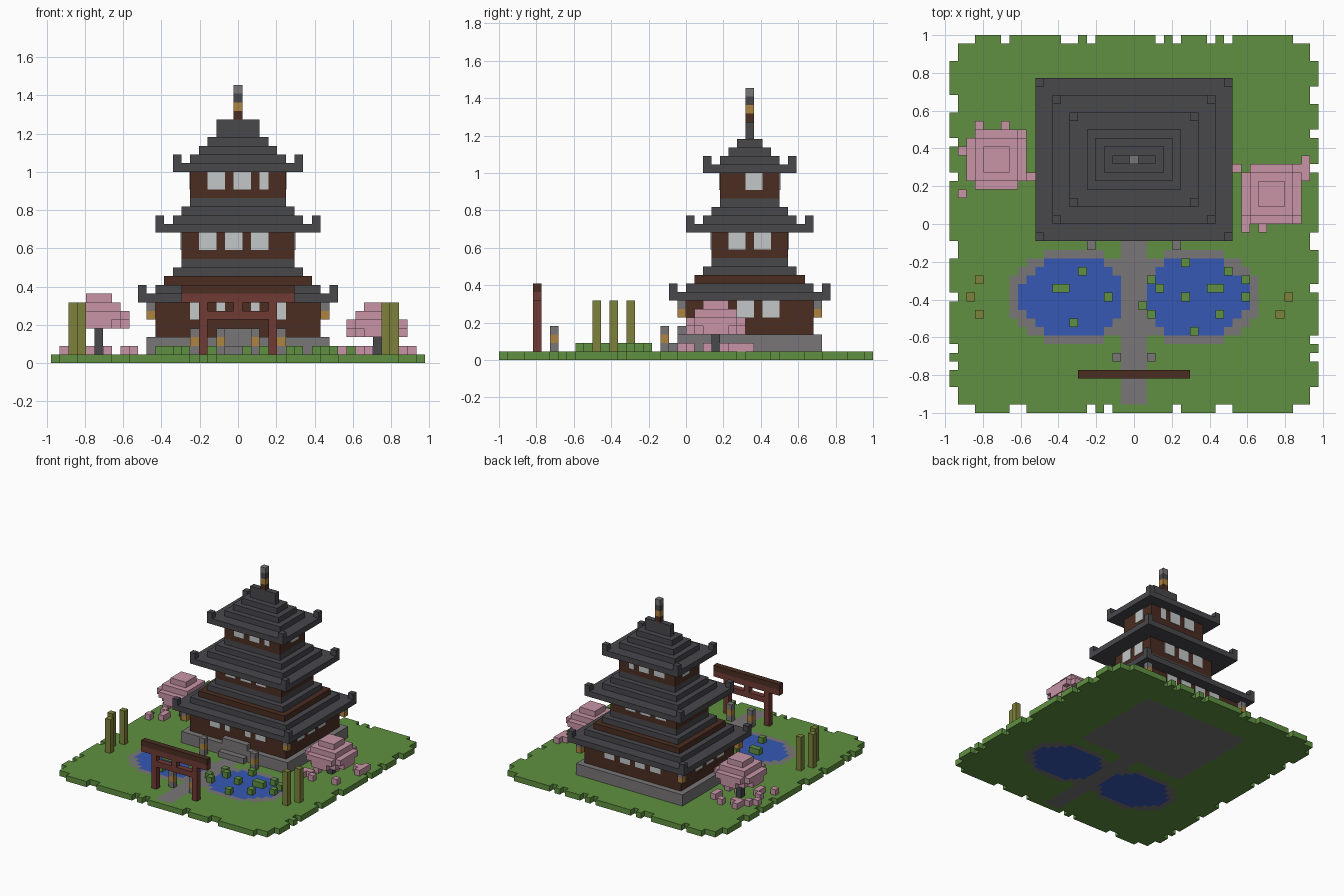
import bpy, bmesh, random
from mathutils import Vector

random.seed(4)
V = 1 / 22  # block size

old = bpy.data.objects.get("Cube")
if old:
    bpy.data.objects.remove(old, do_unlink=True)


def make_mat(name, rgb):
    m = bpy.data.materials.new(name)
    m.use_nodes = True
    m.diffuse_color = (*rgb, 1)
    m.node_tree.nodes["Principled BSDF"].inputs["Base Color"].default_value = (*rgb, 1)
    return m


grass = make_mat("grass green", (.115, .28, .052))
stone = make_mat("stone grey", (.19, .18, .185))
slate = make_mat("slate grey", (.065, .065, .073))
wood = make_mat("dark wood", (.07, .026, .016))
red = make_mat("red wood", (.16, .042, .034))
gold = make_mat("lamp gold", (.42, .23, .05))
pink = make_mat("blossom pink", (.58, .3, .39))
blue = make_mat("pond blue", (.037, .098, .46))
olive = make_mat("bamboo olive", (.21, .225, .043))
paper = make_mat("paper white", (.54, .57, .57))


def finish(name, bm, mat):
    me = bpy.data.meshes.new(name)
    bm.to_mesh(me)
    bm.free()
    me.materials.append(mat)
    ob = bpy.data.objects.new(name, me)
    bpy.context.collection.objects.link(ob)
    return ob


def add_box(bm, x0, x1, y0, y1, z0, z1):
    lo, hi = Vector((x0, y0, z0)) * V, Vector((x1, y1, z1)) * V
    r = bmesh.ops.create_cube(bm, size=1)
    for v in r["verts"]:
        v.co = [(lo[i] + hi[i]) / 2 + v.co[i] * (hi[i] - lo[i]) for i in range(3)]


def boxes(name, mat, *dims):
    bm = bmesh.new()
    for d in dims:
        add_box(bm, *d)
    return finish(name, bm, mat)


def blocks(name, mat, cells):
    """Outer skin of a set of unit blocks; x is the block centre, y and z its lower edge."""
    cells = set(cells)
    bm = bmesh.new()
    for c in cells:
        mid = Vector((c[0], c[1] + .5, c[2] + .5))
        for axis in range(3):
            for s in (-1, 1):
                n = [0, 0, 0]
                n[axis] = s
                if (c[0] + n[0], c[1] + n[1], c[2] + n[2]) in cells:
                    continue
                n = Vector(n)
                a = Vector((n.y, n.z, n.x))
                b = n.cross(a)
                corners = [n + a + b, n - a + b, n - a - b, n + a - b]
                bm.faces.new([bm.verts.new((mid + k / 2) * V) for k in corners])
    bmesh.ops.remove_doubles(bm, verts=bm.verts, dist=V / 100)
    bmesh.ops.recalc_face_normals(bm, faces=bm.faces)
    return finish(name, bm, mat)


# Garden ground, sorted into paths, ponds, rims and grass
def in_pond(x, y, grow):
    return ((abs(x) - 7) / (6.6 + grow)) ** 2 + ((y + 9 - .5 + .5 - .0) / (4.5 + grow)) ** 2 < 1


notch_far = {-15, -8, -7, -5, 3, 5, 9, 11}
notch_near = {-14, -13, -5, -3, 5, 10, 11}
notch_side = {-19 + 3, -14, -8, -3, -2, 6, 10, 14, 15}
ground = {k: [] for k in ("grass", "water", "path", "rim")}
for x in range(-21, 22):
    for y in range(-22, 22):
        yc = y + .5
        cx, cy = max(abs(x) - 16, 0), max(abs(yc) - 16.5, 0)
        if cx * cx + cy * cy > 33:
            continue
        if (y == 21 and x in notch_far) or (y == -22 and x in notch_near):
            continue
        if abs(x) == 21 and (y if x > 0 else y + 1) in notch_side:
            continue
        if abs(x) <= 10 and -1 <= y < 16:
            continue
        if abs(x) <= 1 and -21 <= y < -1:
            kind = "path"
        elif in_pond(x, y, 0):
            kind = "water"
        elif in_pond(x, y, 1):
            kind = "rim"
        else:
            kind = "grass"
        ground[kind].append((x, y, 0))
blocks("lawn", grass, ground["grass"])
blocks("pond_water", blue, ground["water"])
blocks("pond_rim", stone, ground["rim"])
blocks("garden_path", stone, ground["path"])


# Pagoda: every level is a rectangle around the tower axis, given by its half width
CY = 7.5


def level(hx, z0, z1):
    return (-hx, hx, CY - hx + 2, CY + hx - 2, z0, z1)


boxes("stone_base", stone, level(10.5, 0, 3))
boxes("entrance_steps", stone, (-2.5, 2.5, -2, -1, 1, 2), (-2.5, 2.5, -1, 0, 3, 4))


def storey(tag, hx, z0, z1, shift_x, shift_y, margin, door):
    boxes(tag + "_walls", wood, level(hx, z0, z1))
    bm = bmesh.new()
    t = .1
    half = int(hx)
    hy = hx - 2
    zs = (z1 - 2, z1)
    for i in range(margin - half, half - margin + 1):
        if (i - shift_x) % 3:
            if not (door and abs(i) < 2):
                add_box(bm, i - .5, i + .5, CY - hy - t, CY - hy, *zs)
            add_box(bm, i - .5, i + .5, CY + hy, CY + hy + t, *zs)
    for i in range(margin - half + 2, half - 2 - margin + 1):
        if (i - shift_y) % 3:
            for side in (-1, 1):
                e = sorted((side * hx, side * (hx + t)))
                add_box(bm, *e, CY + i - .5, CY + i + .5, *zs)
    finish(tag + "_windows", bm, paper)


storey("lower", 9.5, 3, 7, 0, 1, 3, True)
storey("middle", 6.5, 12, 15, 1, 0, 2, False)
storey("upper", 5.5, 19, 22, 2, 2, 2, False)


def roof(tag, hx, z, steps):
    dims = [level(hx, z, z + 1)] + [level(h, a, b) for h, a, b in steps]
    for sx in (-1, 1):
        for sy in (-1, 1):
            x, y = sx * (hx - .5), CY + sy * (hx - 2.5)
            dims.append((x - .5, x + .5, y - .5, y + .5, z + 1, z + 2))
    boxes(tag + "_roof", slate, *dims)


roof("lower", 11.5, 7, [(9.5, 8, 9), (7.5, 10, 11), (6.5, 11, 12)])
boxes("lower_roof_band", wood, level(8.5, 9, 10))
roof("middle", 9.5, 15, [(7.5, 16, 17), (6.5, 17, 18), (5.5, 18, 19)])
roof("upper", 7.5, 22, [(5.5, 23, 24), (4.5, 24, 25), (3.5, 25, 26), (2.5, 26, 28)])

# Spire
for k, m in enumerate((wood, gold, slate, stone)):
    boxes("spire_part", m, (-.5, .5, 7, 8, 28 + k, 29 + k))

# Lamps hanging under the lower roof corners
hang = [(x, y) for x in (-10, 10) for y in (-1, 15)]
blocks("hanging_lamp_caps", stone, [(x, y, 6) for x, y in hang])
blocks("hanging_lamp_lights", gold, [(x, y, 5) for x, y in hang])

# Standing lanterns along the path
stand = [(s * x, y) for s in (-1, 1) for x, y in ((5, -3), (2, -16))]
blocks("lantern_stone", stone, [(x, y, z) for x, y in stand for z in (1, 3)])
blocks("lantern_lights", gold, [(x, y, 2) for x, y in stand])

# Gate
boxes("gate_frame", red, (-4.5, -3.5, -18, -17, 1, 7), (3.5, 4.5, -18, -17, 1, 7),
      (-3.5, 3.5, -18, -17, 5, 6), (-.5, .5, -18, -17, 6, 7), (-6.5, 6.5, -18, -17, 7, 8))
boxes("gate_cap", wood, (-6.5, 6.5, -18, -17, 8, 9))


# Blossom trees with fallen petals
def tree(tag, x, y, z, petals):
    boxes(tag + "_trunk", slate, (x - .5, x + .5, y, y + 1, 1, z + 1))
    crown = [(x + i, y + j, z + k) for k, r in enumerate((3.2, 3.65, 2.9, 1.5))
             for i in range(-3, 4) for j in range(-3, 4) if i * i + j * j <= r * r]
    blocks(tag + "_crown", pink, crown)
    under = {(x + random.randint(-3, 3), y + random.randint(-3, 3), 1) for _ in range(9)}
    blocks(tag + "_petals", pink, (under | {(a, b, 1) for a, b in petals}) - {(x, y, 1)})


tree("left_side_tree", 16, 3, 3, [(12, 6), (13, -1), (20, 5), (20, 6), (20, 7), (19, 6), (14, 6), (15, -1)])
tree("right_side_tree", -16, 7, 4, [(-20, 3), (-20, 8), (-18, 11), (-15, 11), (-13, 10), (-12, 5), (-19, 9)])

# Bamboo stalks
for x, y in ((-18, -7), (-19, -9), (-18, -11), (18, -9), (17, -11)):
    boxes("bamboo_stalk", olive, (x - .5, x + .5, y, y + 1, 1, 7))

# Lily pads
pads = [(-6, -6), (-9, -8), (-8, -8), (-3, -9), (-7, -12), (6, -5), (2, -7), (3, -8), (1, -10),
        (2, -11), (6, -9), (9, -8), (10, -8), (11, -6), (13, -7), (13, -9), (10, -11), (7, -13)]
blocks("lily_pads", grass, [(x, y, 1) for x, y in pads])
